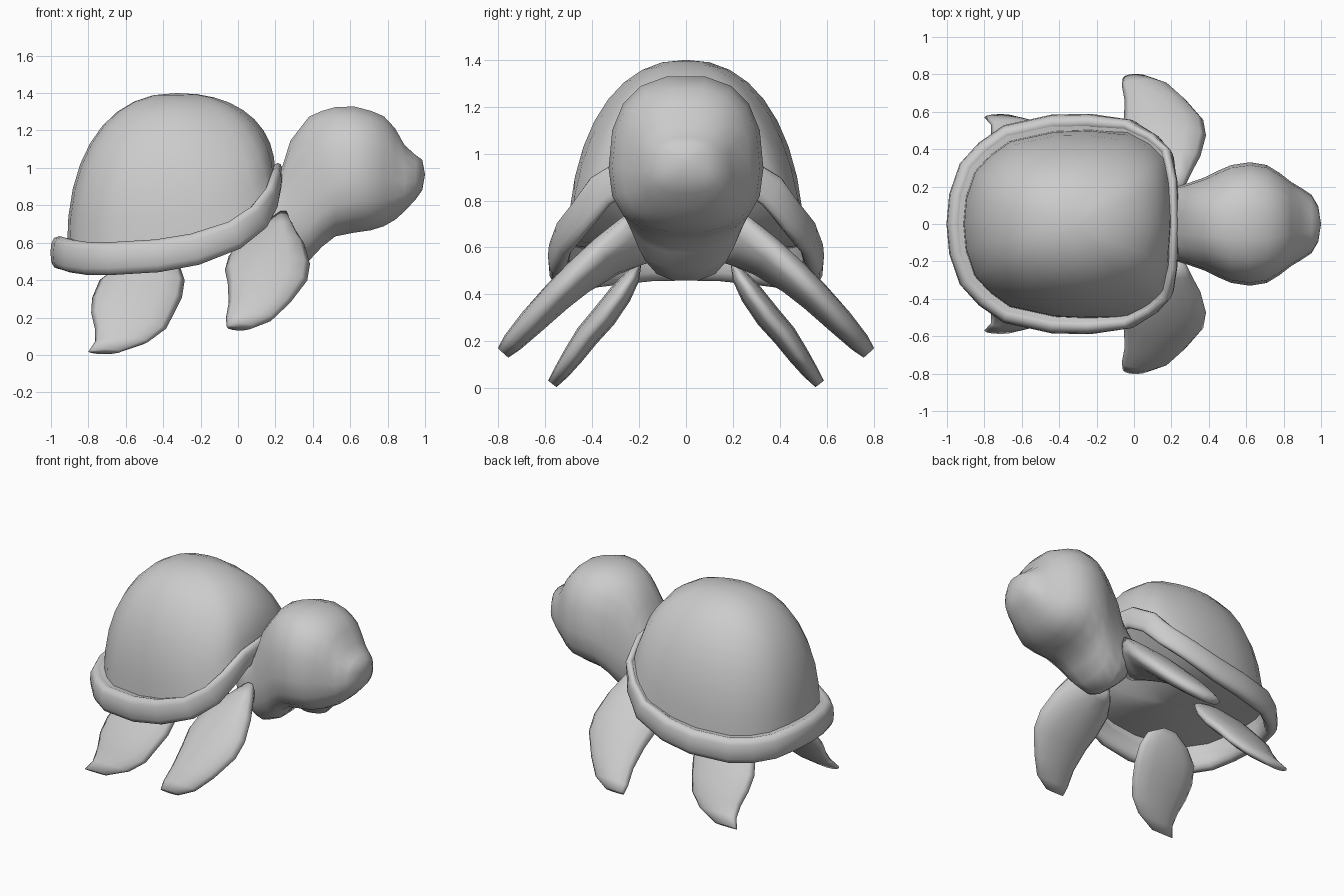
import bpy
import bmesh
from math import sin, cos, pi, copysign, hypot
from mathutils import Vector

old = bpy.data.objects.get("Cube")
if old:
    bpy.data.objects.remove(old)

grey = bpy.data.materials.new("plain_grey")
grey.use_nodes = True
grey.diffuse_color = (0.6, 0.6, 0.6, 1)
grey.node_tree.nodes["Principled BSDF"].inputs["Base Color"].default_value = (0.6, 0.6, 0.6, 1)


def power(v, p):
    return copysign(abs(v) ** p, v)


def loft(name, rings, start=None, end=None, loop=False):
    """Skin a list of equal rings; start and end are optional pole points."""
    bm = bmesh.new()
    rows = [[bm.verts.new(p) for p in ring] for ring in rings]
    n = len(rows[0])
    pairs = list(zip(rows, rows[1:]))
    if loop:
        pairs.append((rows[-1], rows[0]))
    for a, b in pairs:
        for i in range(n):
            j = (i + 1) % n
            bm.faces.new((a[i], a[j], b[j], b[i]))
    for pole, row in ((start, rows[0]), (end, rows[-1])):
        if pole is not None:
            v = bm.verts.new(pole)
            for i in range(n):
                bm.faces.new((row[i], row[(i + 1) % n], v))
    bmesh.ops.recalc_face_normals(bm, faces=bm.faces)
    mesh = bpy.data.meshes.new(name)
    bm.to_mesh(mesh)
    bm.free()
    mesh.polygons.foreach_set("use_smooth", [True] * len(mesh.polygons))
    mesh.materials.append(grey)
    obj = bpy.data.objects.new(name, mesh)
    bpy.context.collection.objects.link(obj)
    return obj


# Centre line of the shell rim: half outline from tail to neck, then mirrored
half = [(-.957, 0, .547), (-.943, .15, .544), (-.892, .3, .528), (-.8, .4, .515),
        (-.68, .485, .515), (-.43, .54, .53), (-.23, .545, .565), (-.02, .522, .64),
        (.11, .445, .735), (.18, .365, .84), (.205, .22, .93), (.212, 0, .955)]
path = [Vector(p) for p in half]
path += [Vector((p.x, -p.y, p.z)) for p in path[-2:0:-1]]
count = len(path)

# Rim: an oval section swept along the centre line
rim_rings, shell_edge, belly_edge = [], [], []
for i, p in enumerate(path):
    tangent = (path[(i + 1) % count] - path[i - 1]).normalized()
    out = Vector((-tangent.y, tangent.x, 0)).normalized()
    up = out.cross(tangent).normalized()
    front = max(0, min(1, (p.x + .3) / .5))
    wide, tall = .046 - .018 * front, .088 - .016 * front
    rim_rings.append([p + out * wide * power(cos(a), .8) + up * tall * power(sin(a), .8)
                      for a in (2 * pi * k / 12 for k in range(12))])
    shell_edge.append(p - out * (.042 - .03 * front))
    belly_edge.append(p - up * (tall - .004))
loft("shell_rim", rim_rings, loop=True)

# Dome: the rim outline rising to the apex, its front corners rounding off
apex = Vector((-.33, 0, 1.4))
dome = []
for k in range(9):
    a = pi / 2 * k / 9
    c, s = cos(a) ** .9, sin(a) ** .85
    ring = []
    for p in shell_edge:
        dx = p.x - apex.x
        oval = min(1, 1 / hypot(dx / .53, p.y / .5)) if dx > 0 else 1
        reach = c * (1 + (oval - 1) * s)
        ring.append((apex.x + dx * reach, p.y * reach, p.z + (apex.z - p.z) * s))
    dome.append(ring)
loft("shell_dome", dome, end=apex)

# Belly: a shallow hollow running in from the underside of the rim
hollow = Vector((-.3, 0, .58))
belly = []
for k in range(6):
    r = 1 - k / 6
    belly.append([(hollow.x + (p.x - hollow.x) * r, p.y * r,
                   hollow.z + (p.z - hollow.z) * r ** 1.8) for p in belly_edge])
loft("belly", belly, end=hollow)

# Neck and head: x, bottom, top, half width
stations = [(.1, .6, .85, .16), (.18, .52, .93, .19), (.24, .47, 1.02, .205),
            (.28, .455, 1.15, .215), (.38, .5, 1.28, .25), (.45, .575, 1.31, .285),
            (.52, .63, 1.33, .315), (.62, .65, 1.333, .33), (.71, .663, 1.31, .315),
            (.78, .685, 1.28, .272), (.84, .72, 1.215, .225), (.89, .765, 1.125, .195),
            (.95, .83, 1.07, .155), (.985, .88, 1.045, .095)]
head = []
for x, low, high, w in stations:
    mid = low + (high - low) * .42
    ring = []
    for k in range(18):
        a = 2 * pi * k / 18
        reach = high - mid if sin(a) > 0 else mid - low
        ring.append((x, w * power(cos(a), .78), mid + reach * power(sin(a), .82)))
    head.append(ring)
loft("head_and_neck", head, start=(.08, 0, .72), end=(1, 0, .965))


def flipper(name, rows, side):
    """Rows: y, z, trailing x, leading x, thickness, rise of the leading edge."""
    mids = [Vector((0, r[0], r[1])) for r in rows]
    rings = []
    for i, (y, z, x0, x1, thick, rise) in enumerate(rows):
        along = mids[min(i + 1, len(rows) - 1)] - mids[max(i - 1, 0)]
        across = Vector((0, -along.z, along.y)).normalized()
        ring = []
        for k in range(12):
            a = 2 * pi * k / 12
            p = mids[i] + across * (thick / 2 * sin(a) + rise * cos(a))
            ring.append((x0 + (x1 - x0) * (.5 + .5 * cos(a)), p.y * side, p.z))
        rings.append(ring)
    poles = [((r[2] + r[3]) / 2, r[0] * side, r[1]) for r in (rows[0], rows[-1])]
    return loft(name, rings, *poles)


front_rows = [(.16, .66, .1, .27, .18, .09), (.24, .62, .02, .305, .18, .06),
              (.34, .56, -.05, .355, .165, .04), (.46, .47, -.07, .385, .15, .02),
              (.55, .39, -.055, .37, .135, .01), (.66, .28, -.05, .28, .115, 0),
              (.74, .195, -.065, .19, .09, 0), (.78, .15, -.06, .08, .06, 0)]
rear_rows = [(.2, .53, -.52, -.42, .02, 0), (.23, .475, -.64, -.31, .07, 0),
             (.28, .4, -.74, -.285, .1, 0), (.35, .305, -.78, -.3, .11, 0),
             (.42, .225, -.785, -.34, .105, 0), (.48, .14, -.765, -.385, .09, 0),
             (.53, .07, -.765, -.48, .07, 0), (.57, .018, -.8, -.63, .045, 0)]
for side, label in ((1, "left"), (-1, "right")):
    flipper(label + "_front_flipper", front_rows, side)
    flipper(label + "_rear_flipper", rear_rows, side)
